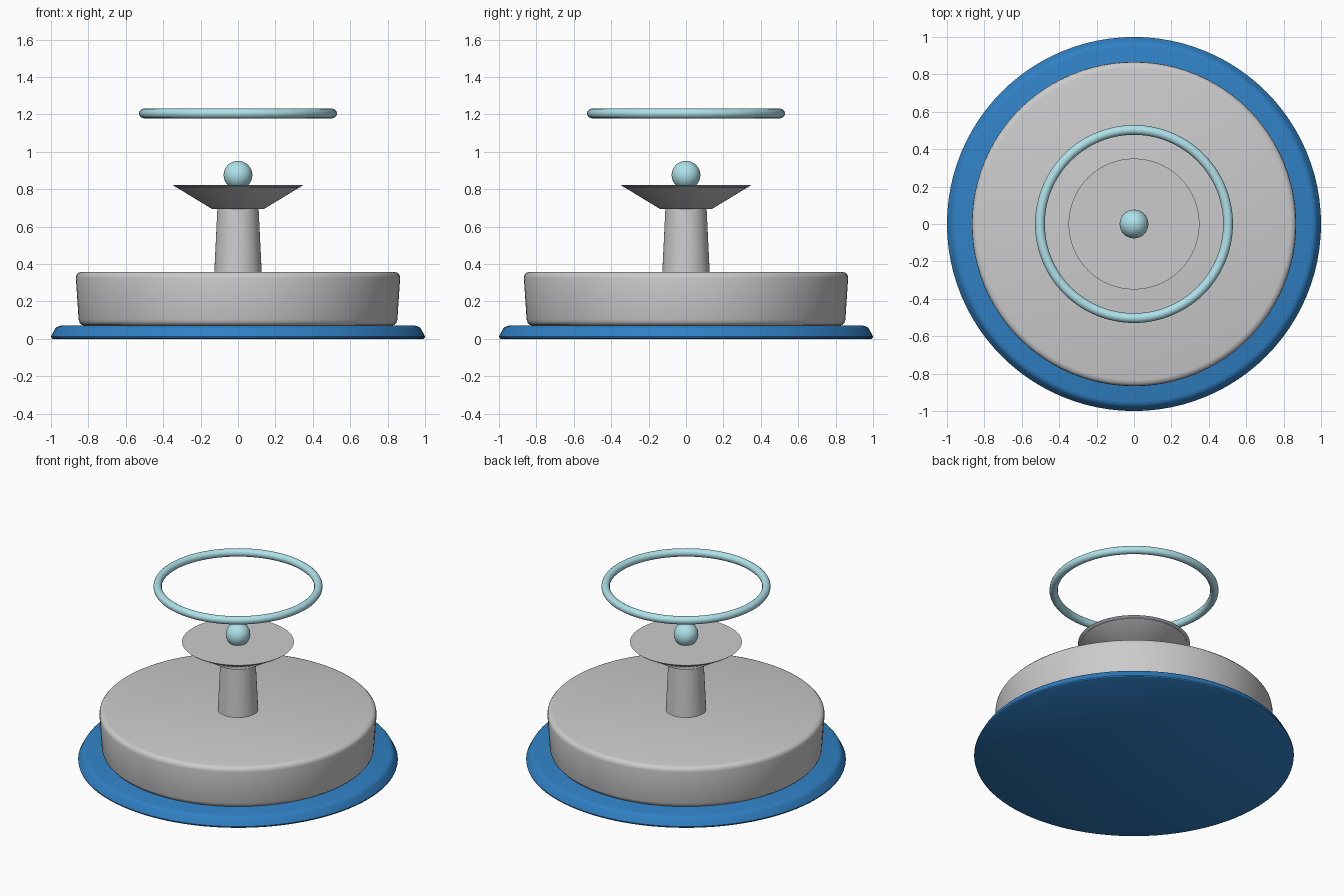
import bpy, bmesh, math

if "Cube" in bpy.data.objects:
    bpy.data.objects.remove(bpy.data.objects["Cube"])

def material(name, rgb):
    m = bpy.data.materials.new(name)
    m.diffuse_color = (*rgb, 1)
    m.use_nodes = True
    m.node_tree.nodes["Principled BSDF"].inputs["Base Color"].default_value = m.diffuse_color
    return m

blue = material("pool_blue", (0.03, 0.22, 0.56))
water = material("water", (0.43, 0.76, 0.82))

def finish(ob, mat=None, angle=35):
    if mat:
        ob.data.materials.append(mat)
    bpy.ops.object.select_all(action='DESELECT')
    ob.select_set(True)
    bpy.context.view_layer.objects.active = ob
    bpy.ops.object.shade_smooth_by_angle(angle=math.radians(angle))

def lathe(name, profile, mat=None, sides=96):
    """Closed solid of revolution from (radius, height) points, bottom to top."""
    bm = bmesh.new()
    rings = [[bm.verts.new((r * math.cos(2 * math.pi * i / sides),
                            r * math.sin(2 * math.pi * i / sides), z))
              for i in range(sides)] for r, z in profile]
    for a, b in zip(rings, rings[1:]):
        for i in range(sides):
            j = (i + 1) % sides
            bm.faces.new((a[i], a[j], b[j], b[i]))
    bm.faces.new(rings[0][::-1])
    bm.faces.new(rings[-1])
    me = bpy.data.meshes.new(name)
    bm.to_mesh(me)
    bm.free()
    ob = bpy.data.objects.new(name, me)
    bpy.context.collection.objects.link(ob)
    finish(ob, mat)
    return ob

# Flat blue plinth with a softened rim
lathe("plinth", [(0.99, 0), (0.998, 0.005), (1.0, 0.013), (0.977, 0.055),
                 (0.968, 0.064), (0.95, 0.07)], blue)

# Drum-shaped basin with rounded top and bottom edges
lathe("basin", [(0.82, 0.07), (0.836, 0.075), (0.847, 0.086), (0.852, 0.102),
                (0.867, 0.325), (0.864, 0.341), (0.853, 0.353), (0.835, 0.358)])

# Tapered column
lathe("column", [(0.127, 0.35), (0.11, 0.70)], sides=48)

# Flared upper dish and the water level inside it
lathe("upper_dish", [(0.14, 0.695), (0.35, 0.823)], sides=64)
lathe("dish_water", [(0.333, 0.810), (0.333, 0.816)], water, 64)

# Ball finial
bpy.ops.mesh.primitive_uv_sphere_add(segments=32, ring_count=16, radius=0.077,
                                     location=(0, 0, 0.875))
ball = bpy.context.object
ball.name = "finial_ball"
finish(ball, water)

# Floating water ring
bpy.ops.mesh.primitive_torus_add(major_radius=0.503, minor_radius=0.026,
                                 major_segments=96, minor_segments=16,
                                 location=(0, 0, 1.205))
ring = bpy.context.object
ring.name = "water_ring"
finish(ring, water, 60)
